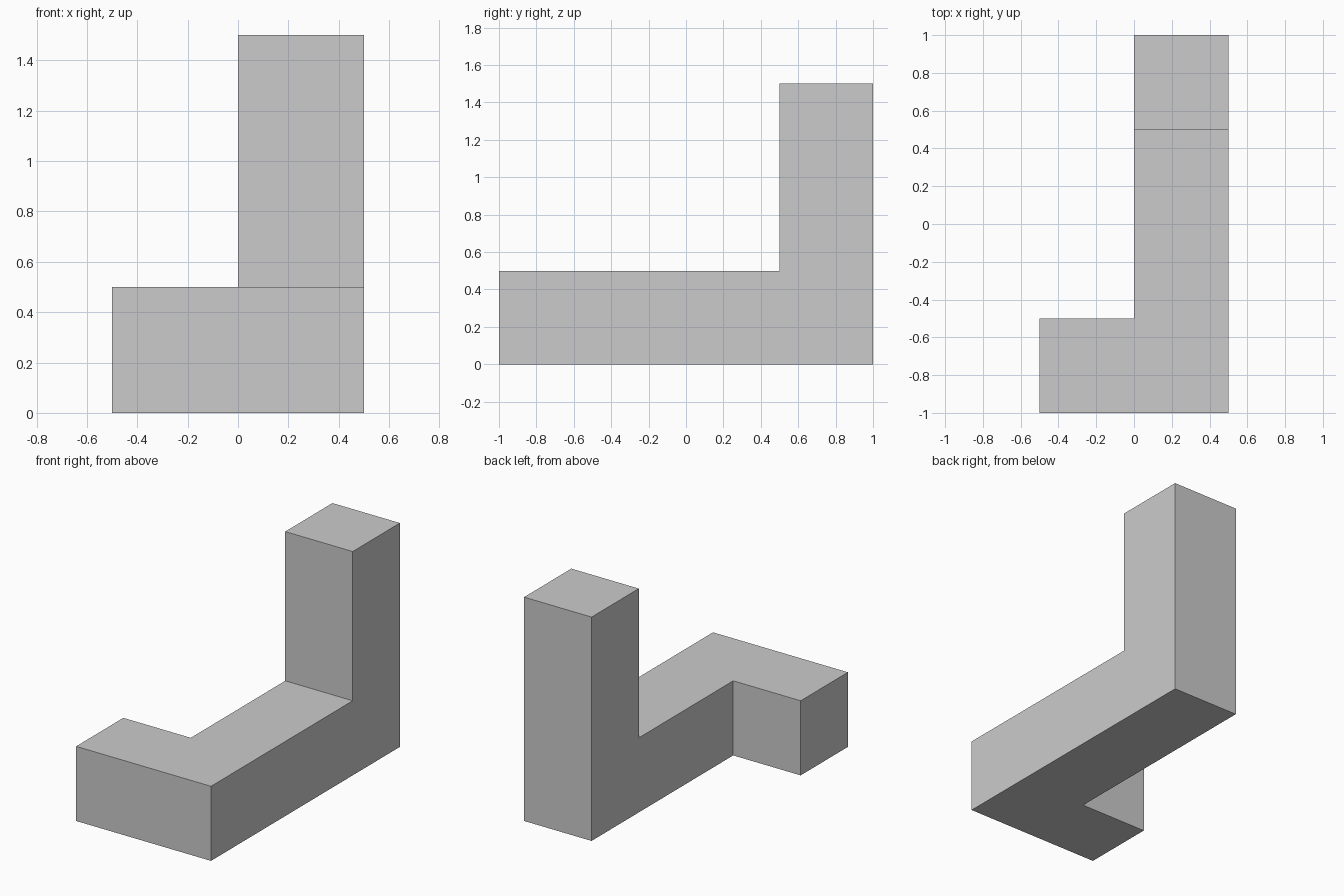
import bpy
import bmesh

if "Cube" in bpy.data.objects:
    bpy.data.objects.remove(bpy.data.objects["Cube"])

bm = bmesh.new()


def extrude_up(faces, height):
    """Extrude faces upward and return the new top faces."""
    geom = bmesh.ops.extrude_face_region(bm, geom=faces)["geom"]
    verts = [g for g in geom if isinstance(g, bmesh.types.BMVert)]
    bmesh.ops.translate(bm, verts=verts, vec=(0, 0, height))
    return [g for g in geom if isinstance(g, bmesh.types.BMFace)]


# Footprint: L-shaped foot plus the square under the upright
outline = [(-0.5, -1), (0.5, -1), (0.5, 0.5), (0, 0.5), (0, -0.5), (-0.5, -0.5)]
foot = [bm.verts.new((x, y, 0)) for x, y in outline]
back = [bm.verts.new((x, 1, 0)) for x in (0.5, 0)]
footprint = [bm.faces.new(foot), bm.faces.new([foot[3], foot[2], *back])]

# Low base, then the upright rising from its back end
tops = extrude_up(footprint, 0.5)
upright_top = max(tops, key=lambda f: f.calc_center_median().y)
extrude_up([upright_top], 1.0)
bmesh.ops.recalc_face_normals(bm, faces=bm.faces[:])

mesh = bpy.data.meshes.new("corner_block")
bm.to_mesh(mesh)
bm.free()
bpy.context.collection.objects.link(bpy.data.objects.new("corner_block", mesh))
